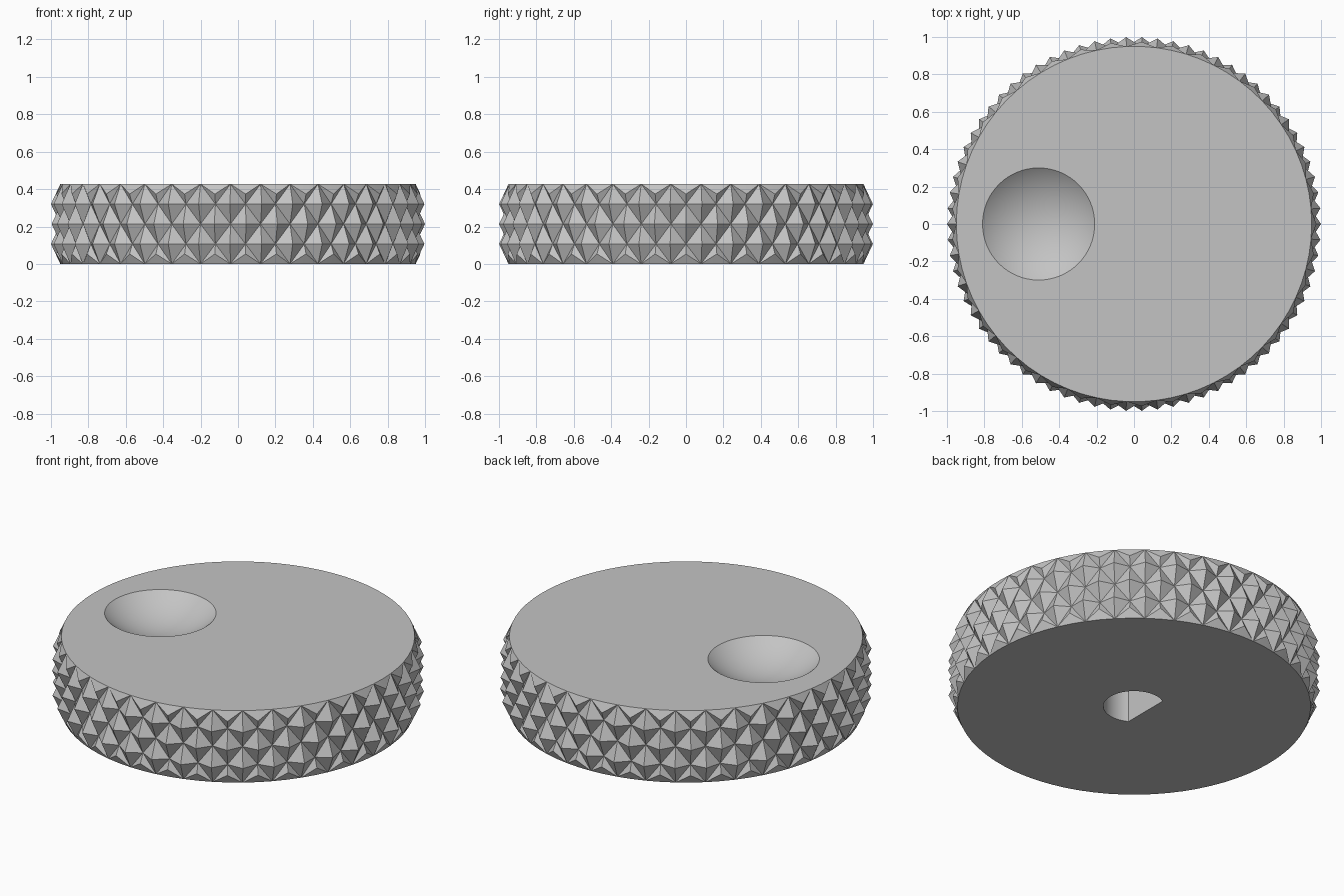
import bpy, bmesh, math

if "Cube" in bpy.data.objects:
    bpy.data.objects.remove(bpy.data.objects["Cube"])

N = 37                      # knurls around the rim
H = 0.427                   # knob height
R_IN, R_OUT = 0.95, 1.0     # knurl valley and peak radii
HOLE_R, HOLE_FLAT, HOLE_DEPTH = 0.165, -0.082, 0.30
DIMPLE_X, DIMPLE_R, DIMPLE_ANGLE = -0.51, 0.30, math.radians(40)

grey = bpy.data.materials.new("light grey")
grey.diffuse_color = (0.55, 0.55, 0.55, 1)
grey.use_nodes = True
grey.node_tree.nodes["Principled BSDF"].inputs["Base Color"].default_value = grey.diffuse_color


def make_object(name, bm):
    bmesh.ops.recalc_face_normals(bm, faces=bm.faces)
    mesh = bpy.data.meshes.new(name)
    bm.to_mesh(mesh)
    bm.free()
    obj = bpy.data.objects.new(name, mesh)
    bpy.context.collection.objects.link(obj)
    mesh.materials.append(grey)
    return obj


def knurled_body():
    bm = bmesh.new()
    count = 2 * N

    def vert(i, z, r):
        a = i * math.pi / N
        return bm.verts.new((r * math.cos(a), r * math.sin(a), z))

    # Five rings; peaks alternate with valleys, the end rings are plain circles
    rings = []
    for level in range(5):
        rings.append([vert(i, H * level / 4,
                           R_OUT if level in (1, 2, 3) and (level + i) % 2 == 0 else R_IN)
                      for i in range(count)])

    # Middle bands: each cell is split along its valley line
    for level in (1, 2):
        low, high = rings[level], rings[level + 1]
        for i in range(count):
            j = (i + 1) % count
            a, b, c, d = low[i], low[j], high[j], high[i]
            if (level + i) % 2 == 0:
                bm.faces.new((a, b, d))
                bm.faces.new((b, c, d))
            else:
                bm.faces.new((a, b, c))
                bm.faces.new((a, c, d))

    # End bands: knurls trimmed by a chamfer cone
    for end, inner, z in ((rings[0], rings[1], H / 8), (rings[4], rings[3], H * 7 / 8)):
        for i in range(0, count, 2):
            mid = vert(i, z, (R_IN + R_OUT) / 2)
            for j in ((i - 1) % count, i + 1):
                bm.faces.new((end[j], end[i], mid))
                bm.faces.new((end[j], mid, inner[i]))
                bm.faces.new((end[j], inner[i], inner[j]))

    bm.faces.new(rings[0])
    bm.faces.new(rings[4])
    return make_object("knob", bm)


def dimple_cutter():
    bm = bmesh.new()
    radius = DIMPLE_R / math.sin(DIMPLE_ANGLE)
    bmesh.ops.create_uvsphere(bm, u_segments=64, v_segments=64, radius=radius)
    bmesh.ops.translate(bm, verts=bm.verts,
                        vec=(DIMPLE_X, 0, H + radius * math.cos(DIMPLE_ANGLE)))
    return make_object("dimple_cutter", bm)


def shaft_hole_cutter():
    # D-shaped prism with its flat towards the dimple
    bm = bmesh.new()
    limit = math.acos(HOLE_FLAT / HOLE_R)
    arc = [limit * (k / 24 - 1) for k in range(49)]
    face = bm.faces.new([bm.verts.new((HOLE_R * math.cos(a), HOLE_R * math.sin(a), -0.1))
                         for a in arc])
    top = bmesh.ops.extrude_face_region(bm, geom=[face])["geom"]
    bmesh.ops.translate(bm, verts=[v for v in top if isinstance(v, bmesh.types.BMVert)],
                        vec=(0, 0, HOLE_DEPTH + 0.1))
    return make_object("shaft_hole_cutter", bm)


knob = knurled_body()

# Finger dimple on top and shaft hole underneath
for cutter in (dimple_cutter(), shaft_hole_cutter()):
    cutter.hide_render = True
    cutter.hide_set(True)
    mod = knob.modifiers.new(cutter.name, 'BOOLEAN')
    mod.operation = 'DIFFERENCE'
    mod.solver = 'EXACT'
    mod.object = cutter

# Bake the cuts, drop the cutters, then smooth only the round surfaces
bpy.context.view_layer.update()
cut_mesh = bpy.data.meshes.new_from_object(
    knob.evaluated_get(bpy.context.evaluated_depsgraph_get()))
cutters = [m.object for m in knob.modifiers]
knob.modifiers.clear()
knob.data = cut_mesh
for cutter in cutters:
    bpy.data.objects.remove(cutter)
cut_mesh.shade_smooth()
cut_mesh.set_sharp_from_angle(angle=math.radians(15))
